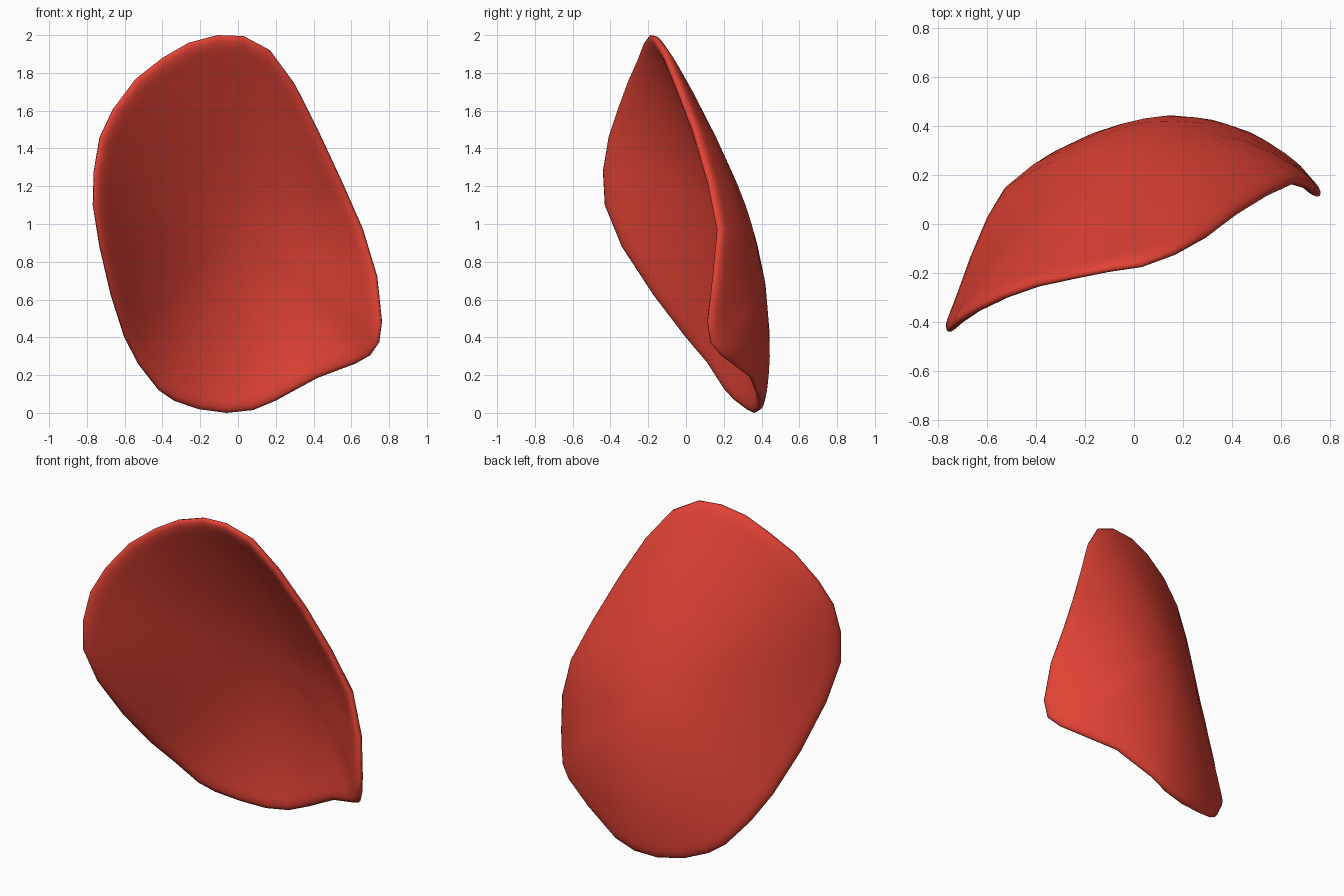
import bpy, bmesh, math

if "Cube" in bpy.data.objects:
    bpy.data.objects.remove(bpy.data.objects["Cube"])

# Rim of the curved shell (x, y, z), counter-clockwise seen from the front
RIM = [(-.06, .36, 0), (.08, .385, .015), (.2, .395, .065), (.42, .345, .185), (.62, .245, .26),
       (.70, .185, .305), (.745, .13, .37), (.76, .115, .48), (.735, .145, .72), (.66, .17, .97),
       (.55, .12, 1.22), (.42, .04, 1.5), (.30, -.05, 1.74), (.17, -.12, 1.92), (.03, -.17, 1.995),
       (-.11, -.19, 2.0), (-.26, -.22, 1.96), (-.40, -.25, 1.88), (-.54, -.30, 1.77), (-.66, -.36, 1.61),
       (-.73, -.41, 1.46), (-.76, -.44, 1.28), (-.765, -.43, 1.1), (-.73, -.34, .88), (-.67, -.17, .62),
       (-.60, 0, .4), (-.53, .12, .26), (-.42, .21, .12), (-.34, .26, .065), (-.21, .32, .02)]
RINGS = [.2, .4, .6, .75, .86, .92, .95, .975, .992, 1]
THICK, CX, CZ = .05, 0, 1.0


def bulge(x, z):
    """Depth of the middle of the shell: a bowed ridge falling off to each side."""
    d = x - .2
    return .43 - .22 * (z - .3) ** 2 - (.74 if d < 0 else 1.0) * d * d


def thickness(t):
    s = max(0, (t - .94) / .06)
    return THICK * math.sqrt(max(0, 1 - s * s))


# Middle surface: rings shrinking from the rim to the centre
bm = bmesh.new()
centre = bm.verts.new((CX, bulge(CX, CZ), CZ))
rings = []
for t in RINGS:
    ring = []
    for x, y, z in RIM:
        px, pz = CX + (x - CX) * t, CZ + (z - CZ) * t
        py = bulge(px, pz) + (y - bulge(x, z)) * t ** 3
        ring.append(bm.verts.new((px, py, pz)))
    rings.append(ring)
n = len(RIM)
for i in range(n):
    j = (i + 1) % n
    bm.faces.new((centre, rings[0][i], rings[0][j]))
    for a, b in zip(rings, rings[1:]):
        bm.faces.new((a[i], b[i], b[j], a[j]))
bm.normal_update()

# Two skins offset from the middle surface, meeting at the rounded rim
half = {centre: THICK / 2}
for t, ring in zip(RINGS, rings):
    for v in ring:
        half[v] = thickness(t) / 2
out = bmesh.new()
for side in (1, -1):
    copy = {v: out.verts.new(v.co + v.normal * h * side) for v, h in half.items()}
    for f in bm.faces:
        out.faces.new([copy[v] for v in f.verts][::side])
bmesh.ops.remove_doubles(out, verts=out.verts, dist=1e-5)
bmesh.ops.recalc_face_normals(out, faces=out.faces)
for f in out.faces:
    f.smooth = True

mesh = bpy.data.meshes.new("curved_shell")
out.to_mesh(mesh)
out.free()
bm.free()
shell = bpy.data.objects.new("curved_shell", mesh)
bpy.context.collection.objects.link(shell)

red = bpy.data.materials.new("red")
red.diffuse_color = (.76, .055, .035, 1)
red.use_nodes = True
red.node_tree.nodes["Principled BSDF"].inputs["Base Color"].default_value = red.diffuse_color
mesh.materials.append(red)
